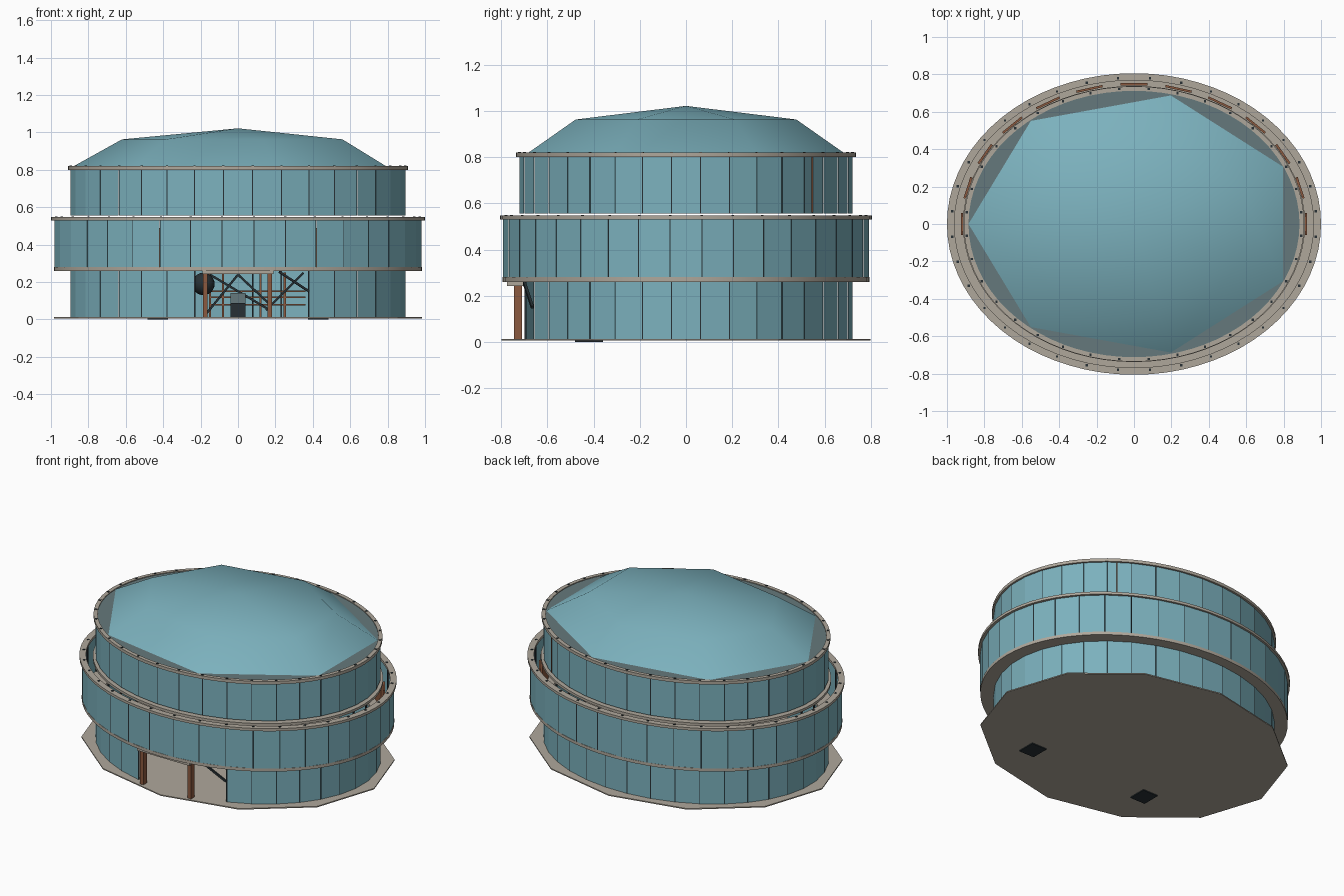
import bpy, bmesh, math
from mathutils import Vector

cube = bpy.data.objects.get("Cube")
if cube:
    bpy.data.objects.remove(cube)


def material(name, rgb):
    m = bpy.data.materials.new(name)
    m.use_nodes = True
    m.diffuse_color = (*rgb, 1)
    m.node_tree.nodes["Principled BSDF"].inputs["Base Color"].default_value = (*rgb, 1)
    return m


GLASS = material("blue_glass", (0.20, 0.44, 0.51))
GLASS.use_backface_culling = True
STONE = material("beige_stone", (0.43, 0.39, 0.33))
ROOF = material("grey_roof", (0.13, 0.19, 0.20))
WOOD = material("brown_wood", (0.26, 0.10, 0.05))
METAL = material("dark_metal", (0.02, 0.03, 0.035))


def finish(bm, name, mat, smooth=None):
    mesh = bpy.data.meshes.new(name)
    bm.to_mesh(mesh)
    bm.free()
    mesh.materials.append(mat)
    obj = bpy.data.objects.new(name, mesh)
    bpy.context.collection.objects.link(obj)
    if smooth:
        bpy.ops.object.select_all(action='DESELECT')
        bpy.context.view_layer.objects.active = obj
        obj.select_set(True)
        bpy.ops.object.shade_smooth_by_angle(angle=math.radians(smooth))
    return obj


def on_ellipse(rx, ry, deg, z):
    a = math.radians(deg)
    return Vector((rx * math.cos(a), ry * math.sin(a), z))


def add_bar(bm, a, b, width, depth=None):
    """Square bar between two points."""
    a, b = Vector(a), Vector(b)
    quat = (b - a).to_track_quat('Z', 'Y')
    made = bmesh.ops.create_cube(bm, size=1)["verts"]
    for v in made:
        local = Vector((v.co.x * width, v.co.y * (depth or width), v.co.z * (b - a).length))
        v.co = quat @ local + (a + b) / 2


def box(name, centre, size, mat):
    bm = bmesh.new()
    for v in bmesh.ops.create_cube(bm, size=1)["verts"]:
        v.co = Vector([c + p * s for c, p, s in zip(centre, v.co, size)])
    return finish(bm, name, mat)


def loft(name, rings, sides, mat, start=0, closed=False, caps=False, smooth=None):
    """Skin elliptical rings given as (rx, ry, z)."""
    bm = bmesh.new()
    loops = [[bm.verts.new(on_ellipse(rx, ry, start + 360 * i / sides, z))
              for i in range(sides)] for rx, ry, z in rings]
    pairs = list(zip(loops, loops[1:]))
    if closed:
        pairs.append((loops[-1], loops[0]))
    for low, high in pairs:
        for i in range(sides):
            j = (i + 1) % sides
            bm.faces.new((low[i], low[j], high[j], high[i]))
    if caps:
        bm.faces.new(loops[0][::-1])
        bm.faces.new(loops[-1])
    return finish(bm, name, mat, smooth)


def band(name, outer, inner, z0, z1):
    loft(name, [(*outer, z0), (*outer, z1), (*inner, z1), (*inner, z0)],
         72, STONE, closed=True, smooth=30)


def glass_drum(name, rx, ry, z0, z1, skip=()):
    """Flat panes at ten degree steps with slim posts behind the joints."""
    panes, posts = bmesh.new(), bmesh.new()
    for k in range(36):
        mid = 10 * k - 90
        if k not in skip:
            corners = [(-4.85, z0), (4.85, z0), (4.85, z1), (-4.85, z1)]
            panes.faces.new([panes.verts.new(on_ellipse(rx, ry, mid + d, z))
                             for d, z in corners])
        if k not in skip or (k + 1) % 36 not in skip:
            add_bar(posts, on_ellipse(rx - 0.005, ry - 0.005, mid + 5, z0),
                    on_ellipse(rx - 0.005, ry - 0.005, mid + 5, z1), 0.008)
    finish(panes, name + "_panes", GLASS)
    finish(posts, name + "_posts", METAL)


def bolts(name, rx, ry, z):
    bm = bmesh.new()
    for k in range(36):
        p = on_ellipse(rx, ry, 10 * k + 5, z)
        add_bar(bm, p, p + Vector((0, 0, 0.005)), 0.012)
    finish(bm, name, METAL)


# Ground slab
loft("ground_slab", [(0.985, 0.80, 0.006), (0.985, 0.80, 0.013)], 12, STONE, caps=True)
for side, label in ((1, "left"), (-1, "right")):
    box(label + "_ground_plate", (0.43 * side, -0.42, 0.004), (0.11, 0.12, 0.008), METAL)

# Three glass storeys, the lowest open at the entrance
glass_drum("lower_storey", 0.90, 0.725, 0.013, 0.265, skip=(35, 0, 1, 2))
glass_drum("middle_storey", 0.985, 0.795, 0.28, 0.53)
glass_drum("upper_storey", 0.90, 0.725, 0.557, 0.80)

# Stone bands, walkway and rims
band("walkway_floor", (0.985, 0.795), (0.86, 0.685), 0.26, 0.28)
band("middle_rim", (1.0, 0.806), (0.96, 0.768), 0.53, 0.547)
band("upper_base", (0.915, 0.738), (0.87, 0.695), 0.53, 0.546)
band("upper_rim", (0.91, 0.736), (0.885, 0.712), 0.80, 0.82)
bolts("middle_rim_bolts", 0.975, 0.782, 0.545)
bolts("upper_rim_bolts", 0.898, 0.724, 0.818)

# Flat roof and seven-sided dome
loft("flat_roof", [(0.89, 0.716, 0.808), (0.89, 0.716, 0.815)], 72, ROOF, caps=True, smooth=30)
bm = bmesh.new()
apex = bm.verts.new((0, 0, 1.022))
eave, shoulder = [[bm.verts.new(on_ellipse(rx, ry, 180 + 360 * i / 7, z)) for i in range(7)]
                  for rx, ry, z in ((0.885, 0.705, 0.816), (0.62, 0.49, 0.963))]
for i in range(7):
    j = (i + 1) % 7
    bm.faces.new((eave[i], eave[j], shoulder[j], shoulder[i]))
    bm.faces.new((shoulder[i], shoulder[j], apex))
finish(bm, "dome", GLASS, smooth=80)

# Wooden screens along the rear walkway
bm = bmesh.new()
for deg in range(0, 181, 15):
    ends = [on_ellipse(0.922, 0.75, deg + d, 0.385) for d in (-4.5, 4.5)]
    add_bar(bm, *ends, 0.012, 0.21)
bm_box = finish(bm, "walkway_screens", WOOD)
add = bmesh.new()
add_bar(add, on_ellipse(0.9, 0.725, 49, 0.56), on_ellipse(0.9, 0.725, 49, 0.80), 0.006)
finish(add, "upper_wood_strip", WOOD)

# Entrance canopy with posts and braces
box("entrance_canopy", (0, -0.735, 0.254), (0.38, 0.08, 0.022), STONE)
for x, label in ((-0.175, "right"), (0.17, "left")):
    box(label + "_entrance_post", (x, -0.728, 0.128), (0.025, 0.035, 0.23), WOOD)
bm = bmesh.new()
add_bar(bm, (0.22, -0.70, 0.255), (0.38, -0.665, 0.15), 0.012)
for x0, z0, x1, z1 in ((0, 0.24, -0.17, 0.03), (-0.15, 0.24, 0.17, 0.05),
                       (0.35, 0.25, 0.15, 0.05), (0, 0.24, 0.16, 0.09)):
    add_bar(bm, (x0, 0, z0), (x1, 0, z1), 0.012)
finish(bm, "braces", METAL)

# Interior furnishings behind the entrance
bm = bmesh.new()
for z in (0.08, 0.12, 0.15):
    add_bar(bm, (-0.15, 0.02, z), (0.36, 0.02, z), 0.008)
for x in (-0.15, -0.08, 0.12, 0.25):
    add_bar(bm, (x, 0.02, 0.013), (x, 0.02, 0.25), 0.012)
finish(bm, "interior_rails", WOOD)
box("reception_desk", (0, -0.05, 0.05), (0.08, 0.06, 0.075), METAL)
box("desk_screen", (0, -0.05, 0.115), (0.08, 0.03, 0.055), ROOF)
bm = bmesh.new()
bmesh.ops.create_uvsphere(bm, u_segments=24, v_segments=12, radius=0.06)
globe = finish(bm, "interior_globe", METAL, smooth=40)
globe.location = (-0.185, 0, 0.19)
